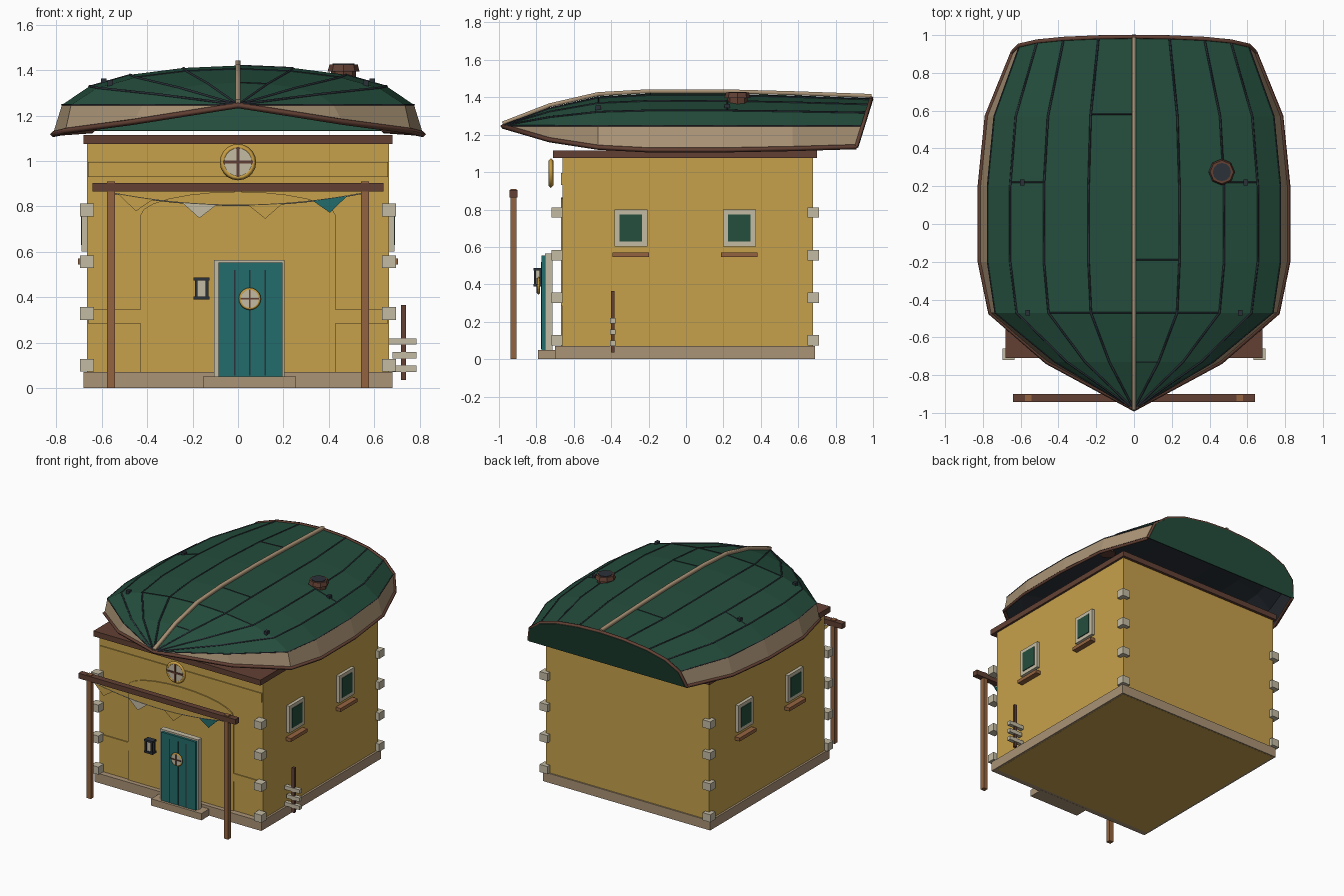
import bpy, bmesh
from math import radians, pi, sin, cos
from mathutils import Vector, Matrix

cube = bpy.data.objects.get("Cube")
if cube:
    bpy.data.objects.remove(cube)


def material(name, rgb):
    lin = [(c / 255 / 12.92) if c < 11 else ((c / 255 + 0.055) / 1.055) ** 2.4 for c in rgb]
    m = bpy.data.materials.new(name)
    m.use_nodes = True
    m.diffuse_color = (*lin, 1)
    bsdf = next(n for n in m.node_tree.nodes if n.type == 'BSDF_PRINCIPLED')
    bsdf.inputs["Base Color"].default_value = (*lin, 1)
    return m


OCHRE = material("ochre plaster", (198, 161, 76))
GREEN = material("hull green", (36, 78, 61))
TEAL = material("teal paint", (34, 108, 107))
CREAM = material("pale stone", (196, 187, 164))
TAN = material("weathered tan", (170, 147, 118))
DARK = material("dark brown wood", (98, 64, 52))
WOOD = material("warm brown wood", (148, 100, 64))
IRON = material("charcoal iron", (43, 49, 57))
GOLD = material("brass", (200, 158, 66))


def finish(name, bm, *mats):
    bmesh.ops.recalc_face_normals(bm, faces=bm.faces)
    me = bpy.data.meshes.new(name)
    bm.to_mesh(me)
    bm.free()
    for m in mats:
        me.materials.append(m)
    ob = bpy.data.objects.new(name, me)
    bpy.context.collection.objects.link(ob)
    return ob


def box(name, x, y, z, mat):
    """Box from (min, max) pairs."""
    bm = bmesh.new()
    bmesh.ops.create_cube(bm, size=1)
    for v in bm.verts:
        v.co = [a + (b - a) * (c + 0.5) for (a, b), c in zip((x, y, z), v.co)]
    return finish(name, bm, mat)


def plate(name, pts, y, depth, mat):
    """Outline in x, z pushed back along y."""
    bm = bmesh.new()
    f = bm.faces.new([bm.verts.new((px, y, pz)) for px, pz in pts])
    ext = bmesh.ops.extrude_face_region(bm, geom=[f])["geom"]
    for v in ext:
        if isinstance(v, bmesh.types.BMVert):
            v.co.y += depth
    return finish(name, bm, mat)


def drum(name, centre, r, depth, mat, sides=16, axis='Y', top=None):
    bm = bmesh.new()
    rot = Matrix.Rotation(radians(90), 4, 'X') if axis == 'Y' else Matrix()
    bmesh.ops.create_cone(bm, cap_ends=True, segments=sides, radius1=r, radius2=top or r,
                          depth=depth, matrix=Matrix.Translation(centre) @ rot)
    return finish(name, bm, mat)


def tube(name, pts, r, mat, tilt=0.0, cyclic=False):
    cu = bpy.data.curves.new(name + "_path", 'CURVE')
    cu.dimensions = '3D'
    cu.bevel_depth = r
    cu.bevel_resolution = 0
    cu.use_fill_caps = True
    sp = cu.splines.new('POLY')
    sp.points.add(len(pts) - 1)
    for p, co in zip(sp.points, pts):
        p.co = (*co, 1)
        p.tilt = tilt
    sp.use_cyclic_u = cyclic
    tmp = bpy.data.objects.new(name + "_path", cu)
    me = bpy.data.meshes.new_from_object(tmp)
    bpy.data.objects.remove(tmp)
    me.materials.clear()
    me.materials.append(mat)
    ob = bpy.data.objects.new(name, me)
    bpy.context.collection.objects.link(ob)
    return ob


def porthole(name, x, y, z, r):
    circle = [(x + r * 0.88 * cos(i * pi / 10), y, z + r * 0.88 * sin(i * pi / 10)) for i in range(20)]
    tube(name + "_ring", circle, r * 0.16, GOLD, cyclic=True)
    drum(name + "_glass", (x, y, z), r * 0.88, 0.012, CREAM, 20)
    b = r * 0.08
    box(name + "_bar_upright", (x - b, x + b), (y - 0.012, y), (z - r * 0.86, z + r * 0.86), DARK)
    box(name + "_bar_across", (x - r * 0.86, x + r * 0.86), (y - 0.012, y), (z - b, z + b), DARK)


# House body
box("walls", (-0.665, 0.665), (-0.66, 0.68), (0, 1.09), OCHRE)
box("foundation", (-0.68, 0.68), (-0.70, 0.69), (0.001, 0.07), TAN)
box("wall_top_beam", (-0.68, 0.68), (-0.71, 0.70), (1.075, 1.115), DARK)
arch = [(0.43 * cos(i * pi / 12), 0.76 + 0.105 * sin(i * pi / 12)) for i in range(13)]
plate("entrance_panel", [(-0.43, 0.07), (0.43, 0.07)] + arch, -0.668, 0.008, OCHRE)
box("upper_panel", (-0.66, 0.66), (-0.667, -0.66), (0.93, 0.995), OCHRE)
for s in (-1, 1):
    box("lower_panel", sorted((s * 0.43, s * 0.66)), (-0.667, -0.66), (0.285, 0.345), OCHRE)

# Corner stones
for s in (-1, 1):
    for y in (-0.69, 0.68):
        for i in range(4):
            z = 0.1 + i * 0.228
            box("corner_stone", sorted((s * 0.633, s * 0.695)), (y - 0.03, y + 0.03),
                (z - 0.028, z + 0.028), CREAM)

# Side windows
for s in (-1, 1):
    for y in (-0.295, 0.285):
        def out(a, b):
            return sorted((s * a, s * b))
        for d in (-1, 1):
            box("window_frame_side", out(0.66, 0.688), sorted((y + d * 0.06, y + d * 0.088)), (0.602, 0.8), CREAM)
            zc = 0.701 + d * 0.086
            box("window_frame_rail", out(0.66, 0.688), (y - 0.06, y + 0.06), (zc - 0.013, zc + 0.013), CREAM)
        box("window_backing", out(0.66, 0.678), (y - 0.065, y + 0.065), (0.61, 0.79), CREAM)
        box("window_glass", out(0.66, 0.692), (y - 0.06, y + 0.06), (0.63, 0.773), GREEN)
        box("window_sill", out(0.66, 0.705), (y - 0.097, y + 0.097), (0.545, 0.57), WOOD)

# Front door
box("door_step", (-0.155, 0.255), (-0.79, -0.68), (0, 0.05), TAN)
box("door_frame", (-0.105, 0.205), (-0.755, -0.715), (0.05, 0.565), CREAM)
box("door", (-0.085, 0.195), (-0.772, -0.75), (0.05, 0.553), TEAL)
for x in (-0.015, 0.052, 0.12):
    box("door_seam", (x - 0.003, x + 0.003), (-0.775, -0.77), (0.055, 0.52), IRON)
porthole("door_porthole", 0.052, -0.788, 0.393, 0.047)
porthole("gable_porthole", 0, -0.722, 0.995, 0.077)

# Lantern
box("lantern_glass", (-0.18, -0.14), (-0.805, -0.78), (0.4, 0.48), CREAM)
for z in (0.396, 0.48):
    box("lantern_plate", (-0.195, -0.125), (-0.815, -0.77), (z - 0.007, z + 0.007), IRON)
for x in (-0.184, -0.136):
    for y in (-0.808, -0.778):
        box("lantern_post", (x - 0.006, x + 0.006), (y - 0.006, y + 0.006), (0.396, 0.48), IRON)

# Porch frame with bunting
for s in (-1, 1):
    box("porch_post", sorted((s * 0.542, s * 0.576)), (-0.938, -0.905), (0, 0.91), WOOD)
box("porch_beam", (-0.64, 0.64), (-0.943, -0.9), (0.865, 0.903), DARK)


def sag(x):
    return 0.805 + 0.055 * (x / 0.56) ** 2


tube("bunting_string", [(i * 0.07, -0.92, sag(i * 0.07)) for i in range(-8, 9)], 0.003, CREAM)
for x, mat in ((-0.45, OCHRE), (-0.17, CREAM), (0.12, OCHRE), (0.405, TEAL)):
    plate("bunting_flag", [(x - 0.075, sag(x - 0.075)), (x, sag(x) - 0.062), (x + 0.075, sag(x + 0.075))],
          -0.923, 0.006, mat)

# Signpost
box("sign_post", (0.718, 0.74), (-0.402, -0.382), (0.035, 0.365), DARK)
for z, x0, x1 in ((0.205, 0.665, 0.785), (0.145, 0.68, 0.785), (0.085, 0.665, 0.785)):
    box("sign_board", (x0, x1), (-0.406, -0.378), (z - 0.014, z + 0.014), CREAM)

# Upturned boat roof: y, keel z, chine half width, rim half width, rim z
STATIONS = [(-0.98, 1.248, 0, 0, 1.245), (-0.73, 1.345, 0.42, 0.46, 1.172), (-0.47, 1.405, 0.735, 0.76, 1.132),
            (-0.2, 1.42, 0.775, 0.815, 1.118), (0.2, 1.42, 0.775, 0.815, 1.118),
            (0.57, 1.41, 0.74, 0.778, 1.125), (0.93, 1.395, 0.605, 0.64, 1.135)]
PLANKS = [(0, 0), (0.31, 0.06), (0.615, 0.235), (0.845, 0.53), (1, 1)]


def section(st):
    """Half section from keel to rim; the stern one leans back."""
    y, k, w, g, gz = st
    pts = [Vector((w * u, y, k + (1.247 - k) * d)) for u, d in PLANKS] + [Vector((g, y, gz))]
    if st is STATIONS[-1]:
        for p in pts:
            p.y = 0.91 + (p.z - gz) * 0.31
    return pts


RINGS = [section(s) for s in STATIONS]


def ring_at(y):
    for i in range(len(RINGS) - 1):
        a, b = STATIONS[i][0], STATIONS[i + 1][0]
        if a <= y <= b:
            return [p.lerp(q, (y - a) / (b - a)) for p, q in zip(RINGS[i], RINGS[i + 1])]


def mirror(p, s):
    return Vector((p.x * s, p.y, p.z))


def shell(name, drop, *mats):
    bm = bmesh.new()
    rows = []
    for r in RINGS:
        full = [mirror(p, -1) for p in r[:0:-1]] + r
        rows.append([bm.verts.new((p.x * (1 - drop), p.y, p.z - (drop if 0 < i < 10 else 0)))
                     for i, p in enumerate(full)])
    for a, b in zip(rows, rows[1:]):
        for j in range(10):
            f = bm.faces.new((a[j], a[j + 1], b[j + 1], b[j]))
            f.material_index = int(j in (0, 9)) if len(mats) > 1 else 0
    bmesh.ops.remove_doubles(bm, verts=bm.verts, dist=0.0005)
    return finish(name, bm, *mats)


shell("hull", 0, GREEN, TAN)
shell("hull_lining", 0.014, IRON)
stern = [mirror(p, -1) for p in RINGS[-1][:0:-1]] + RINGS[-1]
bm = bmesh.new()
bm.faces.new([bm.verts.new(p) for p in stern])
transom = finish("transom", bm, GREEN)
transom.modifiers.new("thickness", 'SOLIDIFY').thickness = 0.012

# Rim, keel and plank seams
rim = [mirror(r[5], -1) for r in RINGS[:0:-1]] + [r[5] for r in RINGS]
tube("rim_rail", rim, 0.013, DARK)
tube("stern_rail", stern, 0.013, DARK)
up = Vector((0, 0, 0.012))
tube("keel", [r[0] + up for r in RINGS], 0.015, TAN, radians(45))
for s in (-1, 1):
    for j in (1, 2, 3, 4):
        tube("plank_seam", [mirror(r[j], s) for r in RINGS], 0.006 if j < 4 else 0.004, IRON)
for y, s, a, b in ((0.58, -1, 0, 1), (-0.19, 1, 0, 1), (-0.47, 1, 0, 2), (-0.47, -1, 0, 2),
                   (-0.73, 1, 0, 1), (0.22, -1, 2, 3), (0.22, 1, 2, 3)):
    tube("butt_seam", [mirror(p, s) for p in ring_at(y)[a:b + 1]], 0.004, IRON)

# Pegs and roof vent
for s in (-1, 1):
    for y in (0.22, -0.47):
        r = ring_at(y)
        p = mirror(r[2].lerp(r[3], 0.65), s)
        box("hull_peg", (p.x - 0.012, p.x + 0.012), (y - 0.015, y + 0.015), (p.z - 0.01, p.z + 0.018), IRON)
drum("vent_base", (0.465, 0.275, 1.385), 0.055, 0.06, DARK, 8, 'Z')
drum("vent_collar", (0.465, 0.275, 1.41), 0.07, 0.03, DARK, 8, 'Z', 0.062)
drum("vent_glass", (0.465, 0.275, 1.425), 0.048, 0.008, IRON, 12, 'Z')
